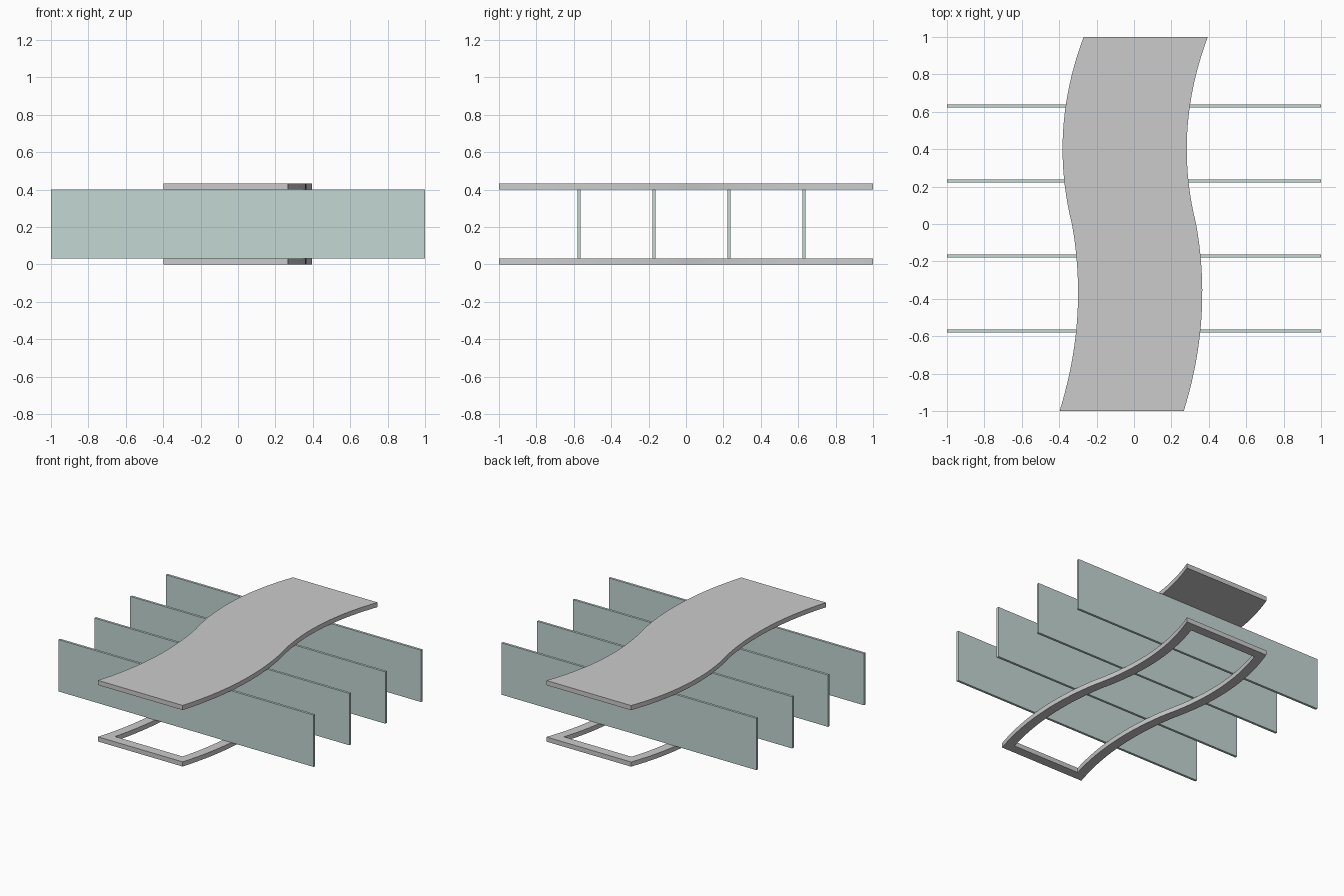
import bpy, bmesh

if "Cube" in bpy.data.objects:
    bpy.data.objects.remove(bpy.data.objects["Cube"])

T = 0.033          # board thickness
HALF_W = 0.332     # half width of the winding board
RIM = 0.067        # width of the bottom frame
N = 40             # steps along the length


def centre(y):
    """S-shaped centre line made of two opposite bows."""
    if y > 0:
        return -0.05 + 0.3125 * (y - 0.4) ** 2
    return 0.033 - 0.246 * (y + 0.366) ** 2


def outline(inset):
    end = 1 - inset
    ys = [-end + 2 * end * i / N for i in range(N + 1)]
    w = HALF_W - inset
    return ([(centre(y) + w, y) for y in ys] +
            [(centre(y) - w, y) for y in reversed(ys)])


def finish(name, bm):
    bmesh.ops.recalc_face_normals(bm, faces=bm.faces)
    me = bpy.data.meshes.new(name)
    bm.to_mesh(me)
    bm.free()
    ob = bpy.data.objects.new(name, me)
    bpy.context.collection.objects.link(ob)
    return ob


def extrude_up(bm, height):
    geo = bmesh.ops.extrude_face_region(bm, geom=bm.faces[:])["geom"]
    verts = [g for g in geo if isinstance(g, bmesh.types.BMVert)]
    bmesh.ops.translate(bm, verts=verts, vec=(0, 0, height))


# Solid wavy top
bm = bmesh.new()
ring = [bm.verts.new((x, y, 0.4)) for x, y in outline(0)]
for i in range(N):
    j = 2 * N + 1 - i
    bm.faces.new((ring[i], ring[i + 1], ring[j - 1], ring[j]))
extrude_up(bm, T)
finish("table_top", bm)

# Open wavy frame at the bottom
bm = bmesh.new()
outer = [bm.verts.new((x, y, 0)) for x, y in outline(0)]
inner = [bm.verts.new((x, y, 0)) for x, y in outline(RIM)]
for i in range(len(outer)):
    j = (i + 1) % len(outer)
    bm.faces.new((outer[i], outer[j], inner[j], inner[i]))
extrude_up(bm, T)
finish("base_frame", bm)

# Four upright glass panels across the frame
glass = bpy.data.materials.new("glass_tint")
glass.diffuse_color = (0.55, 0.68, 0.65, 1)
glass.use_nodes = True
glass.node_tree.nodes["Principled BSDF"].inputs["Base Color"].default_value = glass.diffuse_color
for k in range(4):
    bpy.ops.mesh.primitive_cube_add(size=1, location=(0, -0.572 + 0.401 * k, (T + 0.4) / 2))
    panel = bpy.context.object
    panel.name = f"cross_panel_{k + 1}"
    panel.scale = (2, 0.017, 0.4 - T)
    panel.data.materials.append(glass)

# Smooth the long curved sides, keep the edges crisp
bpy.ops.object.select_all(action='DESELECT')
for name in ("table_top", "base_frame"):
    ob = bpy.data.objects[name]
    ob.select_set(True)
    bpy.context.view_layer.objects.active = ob
bpy.ops.object.shade_smooth_by_angle()
